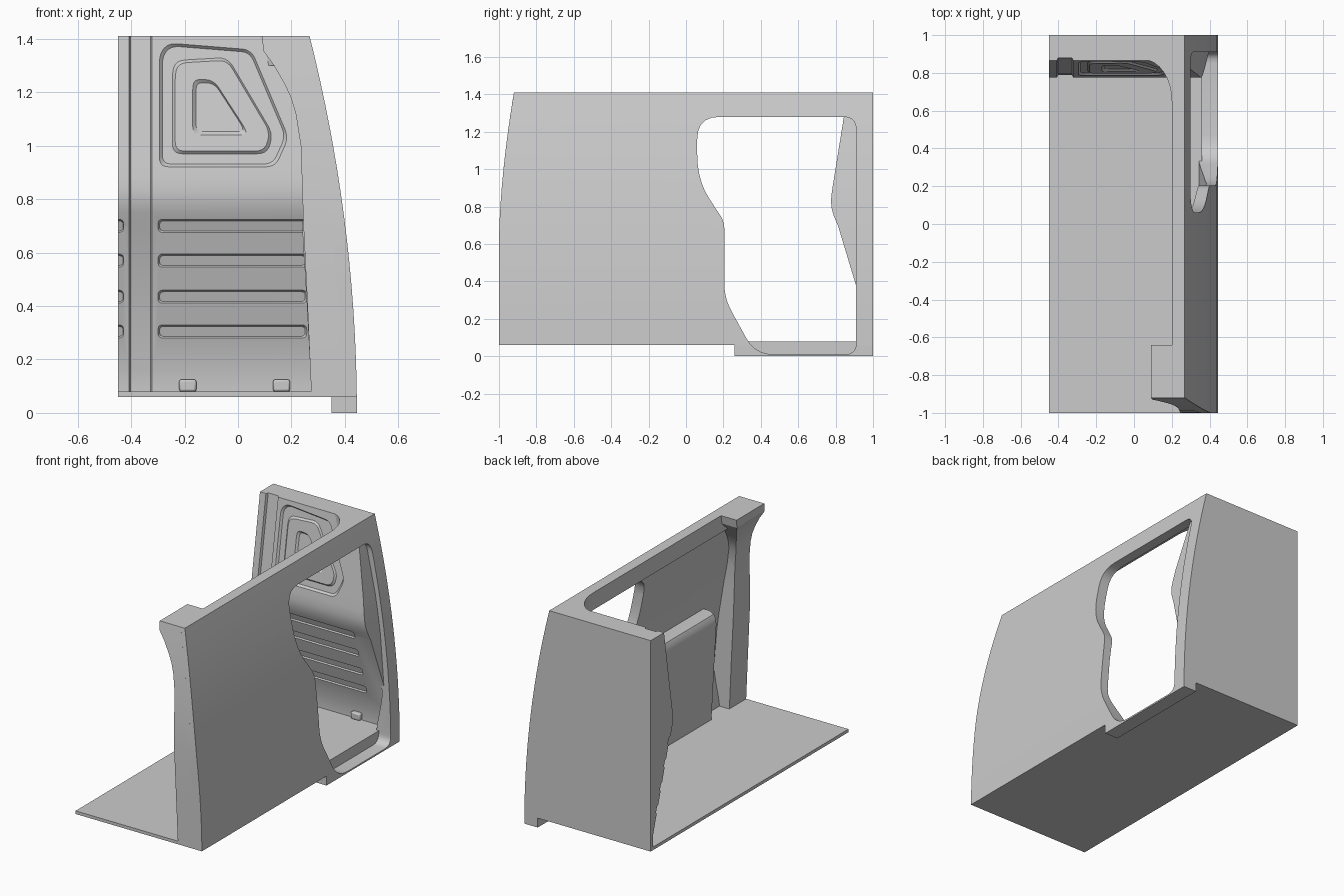
import bpy, bmesh, math

if "Cube" in bpy.data.objects:
    bpy.data.objects.remove(bpy.data.objects["Cube"])


def interp(table, z):
    for (a, u), (b, v) in zip(table, table[1:]):
        if z <= b:
            return u + (v - u) * (max(z, a) - a) / (b - a)
    return table[-1][1]


def loft(name, rings):
    """Closed solid through rings of equal point count."""
    bm = bmesh.new()
    vr = [[bm.verts.new(p) for p in r] for r in rings]
    for a, b in zip(vr, vr[1:]):
        for i in range(len(a)):
            j = (i + 1) % len(a)
            bm.faces.new((a[i], a[j], b[j], b[i]))
    bm.faces.new(vr[0])
    bm.faces.new(vr[-1])
    bmesh.ops.recalc_face_normals(bm, faces=bm.faces)
    me = bpy.data.meshes.new(name)
    bm.to_mesh(me)
    bm.free()
    ob = bpy.data.objects.new(name, me)
    bpy.context.collection.objects.link(ob)
    return ob


def rect(x0, x1, y0, y1, z):
    return [(x0, y0, z), (x1, y0, z), (x1, y1, z), (x0, y1, z)]


def box(name, x, y, z):
    return loft(name, [rect(*x, *y, h) for h in z])


def activate(ob):
    bpy.ops.object.select_all(action='DESELECT')
    ob.select_set(True)
    bpy.context.view_layer.objects.active = ob


def cut(target, cutter):
    m = target.modifiers.new("cut", 'BOOLEAN')
    m.operation, m.solver, m.object = 'DIFFERENCE', 'EXACT', cutter
    activate(target)
    bpy.ops.object.modifier_apply(modifier=m.name)
    bpy.data.objects.remove(cutter)


def rounded(pts, radii, n=5):
    """2D polygon with rounded corners."""
    out = []
    for i, (x, y) in enumerate(pts):
        ends = []
        for q in (pts[i - 1], pts[(i + 1) % len(pts)]):
            d = math.dist(q, (x, y))
            t = min(radii[i] / d, 0.45)
            ends.append((x + (q[0] - x) * t, y + (q[1] - y) * t))
        (ax, ay), (bx, by) = ends
        for k in range(n + 1):
            t = k / n
            s = 1 - t
            out.append((s*s*ax + 2*s*t*x + t*t*bx, s*s*ay + 2*s*t*y + t*t*by))
    return out


def scaled(pts, sx, sy):
    cx = (min(p[0] for p in pts) + max(p[0] for p in pts)) / 2
    cy = (min(p[1] for p in pts) + max(p[1] for p in pts)) / 2
    return [(cx + (x - cx) * sx, cy + (y - cy) * sy) for x, y in pts]


# Shared body curves: outer skin x(z), front edge y(z)
def outer(z):
    return 0.445 - 0.089 * z * z


def front(z):
    return -1 + 0.08 * (max(z - 0.6, 0) / 0.81) ** 1.7


rows = [0.06 + 1.35 * i / 16 for i in range(17)]

# Floor
box("floor", (-0.45, 0.36), (-1, 1), (0.06, 0.08))

# Curved side wall and door sill, both cut by the door opening
inner = [(0.06, 0.34), (0.08, 0.34), (0.3, 0.385), (0.6, 0.36),
         (0.9, 0.31), (1.28, 0.235), (1.41, 0.2)]
wall = loft("side_wall", [rect(interp(inner, z), outer(z), front(z), 1, z) for z in rows])
sill = box("door_sill", (0.35, 0.445), (0.26, 1), (0, 0.06))
opening = rounded([(0.06, 1.28), (0.91, 1.28), (0.91, 0.01), (0.37, 0.01),
                   (0.205, 0.31), (0.205, 0.72), (0.06, 0.94)],
                  [0.12, 0.07, 0.06, 0.1, 0.08, 0.04, 0.14])
for part, x0 in ((wall, 0.1), (sill, 0.36)):
    cut(part, loft("opening_cutter", [[(x, y, z) for y, z in opening] for x in (x0, 0.6)]))

# Front pillar: z, inner x, rear y
pillar = [(0.06, 0.275, -0.83), (0.4, 0.26, -0.83), (0.7, 0.245, -0.83),
          (0.85, 0.24, -0.83), (1.0, 0.235, -0.83), (1.12, 0.216, -0.815),
          (1.18, 0.198, -0.79), (1.23, 0.175, -0.76), (1.3, 0.135, -0.705),
          (1.355, 0.095, -0.65), (1.41, 0.09, -0.64)]
loft("front_pillar", [rect(x, outer(z) - 0.03, front(z), y, z) for z, x, y in pillar])

# Lower inner liner with rounded top
liner = [(0.08, 0.275), (0.4, 0.258), (0.7, 0.24), (0.735, 0.244), (0.76, 0.258), (0.775, 0.29)]
loft("side_liner", [rect(x, outer(z) - 0.02, -0.65, 0.04, z) for z, x in liner])

# Bulged rear partition with a vertical channel
face = [(0.08, 0.975), (0.16, 0.975), (0.7, 0.812), (0.75, 0.79), (0.79, 0.779),
        (0.83, 0.775), (0.88, 0.78), (0.95, 0.791), (1.41, 0.865)]
stations = [(-0.45, 0), (-0.408, 0), (-0.402, 0.015), (-0.328, 0.015), (-0.322, 0)]


def partition_ring(z, y):
    xr = outer(z) - 0.03
    return [(x, y + d, z) for x, d in stations] + [(xr, y, z), (xr, 1, z), (-0.45, 1, z)]


partition = loft("rear_partition", [partition_ring(0.06, 0.975)] +
                 [partition_ring(z, y) for z, y in face])


def on_face(pts, depth):
    return [(x, interp(face, z) + depth, z) for x, z in pts]


# Pressed horizontal ribs
for z in (0.305, 0.435, 0.57, 0.70):
    for x0, x1 in ((-0.6, -0.428), (-0.3, 0.258)):
        p = rounded([(x0, z - 0.025), (x1, z - 0.025), (x1, z + 0.025), (x0, z + 0.025)], [0.018] * 4)
        cut(partition, loft("rib_cutter", [on_face(p, -0.05), on_face(p, -0.001),
                                           on_face(scaled(p, 0.975, 0.75), 0.01)]))

# Pressed nested panel in the upper half
shapes = [[(-0.295, 0.92), (0.14, 0.92), (0.19, 1.03), (0.05, 1.36), (-0.26, 1.385), (-0.295, 1.345)],
          [(-0.235, 0.98), (0.10, 0.98), (0.12, 1.05), (-0.04, 1.32), (-0.215, 1.31), (-0.235, 1.28)],
          [(-0.17, 1.04), (0.03, 1.04), (0.03, 1.06), (-0.09, 1.245), (-0.155, 1.25), (-0.17, 1.23)]]
a, b, c = [rounded(s, [0.035] * 6) for s in shapes]
cut(partition, loft("panel_cutter", [
    on_face(a, -0.05), on_face(a, -0.001), on_face(scaled(a, 0.95, 0.95), 0.012),
    on_face(scaled(b, 1.06, 1.06), 0.012), on_face(b, 0.001), on_face(c, 0.001),
    on_face(scaled(c, 0.88, 0.88), 0.012)]))

# Roof rail with curved corner into the partition
arc = [(0.05 + 0.15 * math.cos(t), 0.65 + 0.22 * math.sin(t))
       for t in (math.pi / 2 * i / 8 for i in range(9))]
rail = [(0.23, 0.95), (0.23, -0.9), (0.2, -0.9)] + arc + [(0.05, 0.95)]
loft("roof_rail", [[(x, y, z) for x, y in rail] for z in (1.3, 1.41)])

# Small feet at the base of the partition
for i, x in enumerate((-0.188, 0.163)):
    tab = box("floor_tab_%d" % (i + 1), (x - 0.032, x + 0.032), (0.95, 0.985), (0.08, 0.125))
    m = tab.modifiers.new("bevel", 'BEVEL')
    m.width, m.segments = 0.008, 2

for ob in list(bpy.context.scene.objects):
    activate(ob)
    bpy.ops.object.shade_smooth_by_angle(angle=math.radians(25))
